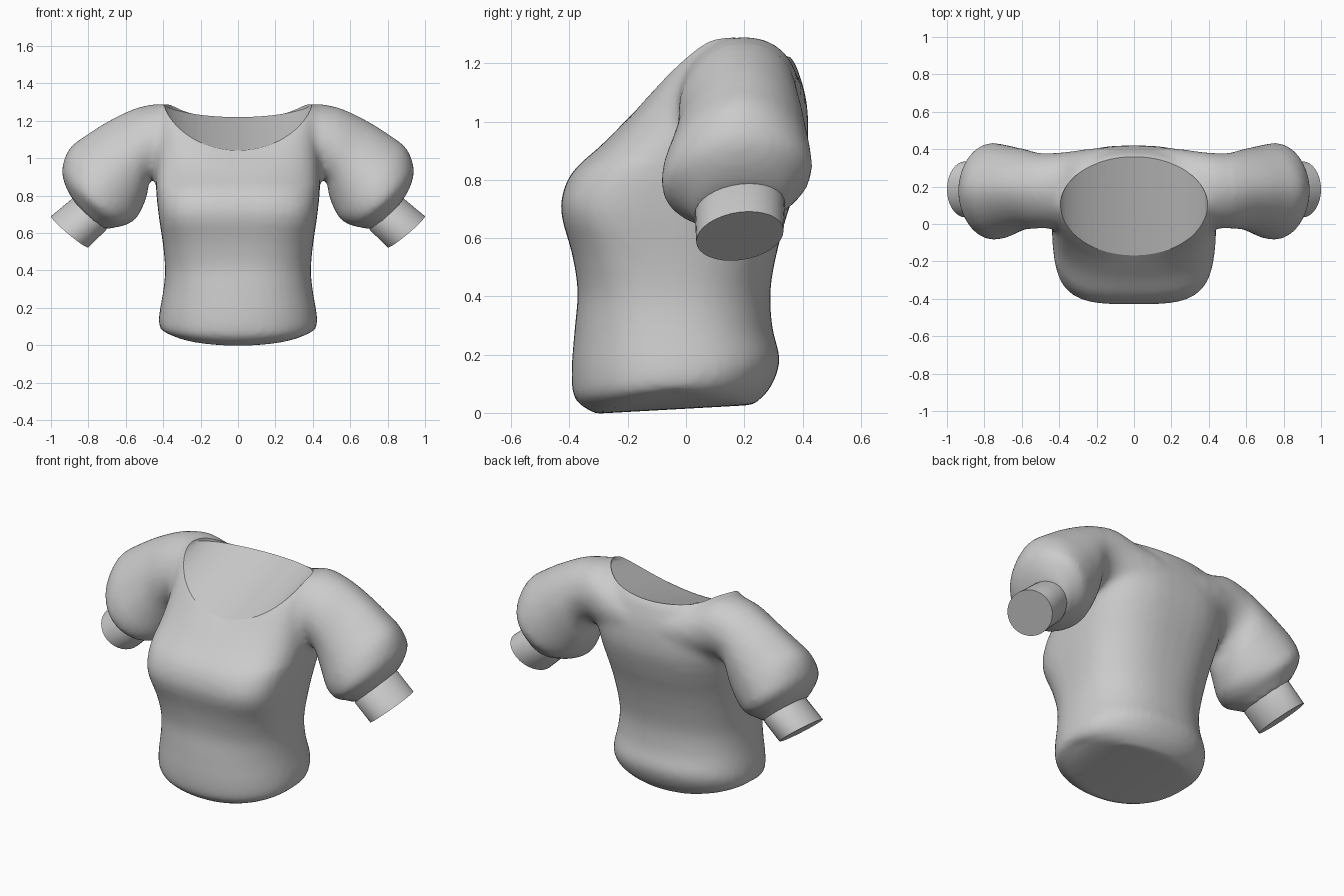
import bpy, bmesh, math

if "Cube" in bpy.data.objects:
    bpy.data.objects.remove(bpy.data.objects["Cube"])

fabric = bpy.data.materials.new("light_grey_fabric")
fabric.diffuse_color = (0.6, 0.6, 0.6, 1)
fabric.use_nodes = True
fabric.node_tree.nodes["Principled BSDF"].inputs["Base Color"].default_value = fabric.diffuse_color


def refine(rows, steps):
    """Catmull-Rom interpolation of rows of numbers."""
    out = []
    for i in range(len(rows) - 1):
        a, b, c, d = (rows[max(0, min(len(rows) - 1, i + k))] for k in (-1, 0, 1, 2))
        for s in range(steps):
            t = s / steps
            out.append([0.5 * (2 * q + (r - p) * t + (2 * p - 5 * q + 4 * r - u) * t * t
                               + (3 * q - p - 3 * r + u) * t ** 3)
                        for p, q, r, u in zip(a, b, c, d)])
    return out + [rows[-1]]


def loft(name, rings):
    """Skin rings of points and close both ends with strips."""
    bm = bmesh.new()
    vs = [[bm.verts.new(p) for p in ring] for ring in rings]
    n = len(vs[0])
    for a, b in zip(vs, vs[1:]):
        for i in range(n):
            j = (i + 1) % n
            bm.faces.new((a[i], a[j], b[j], b[i]))
    for ring in (vs[0], vs[-1]):
        for i in range(n // 2):
            f = [ring[i], ring[i + 1], ring[-i - 1], ring[-i]]
            bm.faces.new(list(dict.fromkeys(f)))
    bmesh.ops.recalc_face_normals(bm, faces=bm.faces)
    me = bpy.data.meshes.new(name)
    bm.to_mesh(me)
    bm.free()
    ob = bpy.data.objects.new(name, me)
    bpy.context.collection.objects.link(ob)
    me.materials.append(fabric)
    return ob


def bake(ob):
    """Apply all modifiers of an object."""
    bpy.context.view_layer.update()
    dg = bpy.context.evaluated_depsgraph_get()
    me = bpy.data.meshes.new_from_object(ob.evaluated_get(dg))
    ob.modifiers.clear()
    ob.data = me


def combine(ob, others, operation):
    for o in others:
        m = ob.modifiers.new("combine", "BOOLEAN")
        m.operation, m.object, m.solver = operation, o, "EXACT"
    bake(ob)
    for o in others:
        bpy.data.objects.remove(o)


def sgn_pow(v, e):
    return math.copysign(abs(v) ** e, v)


def body_ring(row, n=48):
    yf, yb, w, zf, zs, zb, ef, eb = row
    yc = (yf + yb) / 2
    pts = []
    for i in range(n):
        a = 2 * math.pi * i / n
        back = i < n / 2
        e = 2 / (eb if back else ef)
        c, s = sgn_pow(math.cos(a), e), sgn_pow(math.sin(a), e)
        pts.append((w * c, yc + (yb - yf) / 2 * s,
                    zs + ((zb if back else zf) - zs) * abs(s) ** 1.3))
    return pts


def sleeve_ring(row, side, n=32):
    tx, tz, bx, bz, y0, y1, ex = row
    pts = []
    for i in range(n):
        a = 2 * math.pi * i / n
        e = 2 / ex if i < n / 2 else 1      # upper half may be slimmer
        c, s = sgn_pow(math.cos(a), e), sgn_pow(math.sin(a), e)
        y = (y0 + y1) / 2 + (y1 - y0) / 2 * c
        pts.append((side * ((tx + bx) / 2 + (tx - bx) / 2 * s), y,
                    (tz + bz) / 2 + (tz - bz) / 2 * s + 0.12 * (y - 0.19)))
    return pts


# Body, hem to above the neckline:
# front y, back y, half width, z at front, side, back, squareness of front, back
body = [
    (-0.31, 0.23, 0.36, -0.003, 0.065, 0.027, 2.1, 2.1),
    (-0.38, 0.287, 0.412, 0.045, 0.085, 0.082, 2.2, 2.2),
    (-0.393, 0.322, 0.423, 0.14, 0.15, 0.18, 2.25, 2.3),
    (-0.382, 0.297, 0.400, 0.29, 0.29, 0.29, 2.35, 2.3),
    (-0.372, 0.29, 0.390, 0.42, 0.40, 0.42, 2.6, 2.3),
    (-0.392, 0.312, 0.400, 0.55, 0.53, 0.55, 3.0, 2.4),
    (-0.43, 0.347, 0.422, 0.70, 0.68, 0.68, 3.6, 2.5),
    (-0.395, 0.387, 0.437, 0.82, 0.82, 0.80, 3.3, 2.6),
    (-0.295, 0.418, 0.44, 0.915, 0.96, 0.93, 2.8, 2.7),
    (-0.23, 0.415, 0.43, 0.98, 1.12, 1.06, 2.5, 2.7),
    (-0.195, 0.39, 0.42, 1.015, 1.23, 1.16, 2.2, 2.4),
    (-0.165, 0.357, 0.39, 1.045, 1.292, 1.225, 2.0, 2.0),
    (-0.09, 0.28, 0.30, 1.12, 1.31, 1.28, 2.0, 2.0),
]
blouse = loft("blouse", [body_ring(r) for r in refine(body, 3)])

# Yoke and puffed sleeve, out to the wrist:
# upper x, z, lower x, z, front y, back y, fullness of upper half
puff = [
    (0.05, 1.19, 0.05, 0.88, 0.08, 0.412, 2),
    (0.18, 1.21, 0.20, 0.89, 0.06, 0.408, 2),
    (0.30, 1.25, 0.31, 0.90, 0.01, 0.395, 2),
    (0.40, 1.294, 0.41, 0.915, -0.02, 0.382, 2),
    (0.54, 1.27, 0.47, 0.885, -0.025, 0.38, 1.9),
    (0.69, 1.20, 0.487, 0.80, -0.03, 0.40, 1.8),
    (0.81, 1.125, 0.515, 0.73, -0.055, 0.415, 1.8),
    (0.90, 1.055, 0.55, 0.675, -0.08, 0.428, 1.8),
    (0.94, 0.95, 0.605, 0.645, -0.078, 0.43, 1.9),
    (0.925, 0.86, 0.67, 0.63, -0.01, 0.375, 2),
    (0.885, 0.785, 0.705, 0.62, 0.03, 0.34, 2),
]
cuff = [
    (0.83, 0.815, 0.68, 0.68, 0.06, 0.31, 2),
    (0.885, 0.785, 0.705, 0.617, 0.03, 0.34, 2),
    (1.0, 0.69, 0.80, 0.525, 0.035, 0.335, 2),
]
combine(blouse, [loft("sleeve", [sleeve_ring(r, s) for r in refine(puff, 3)])
                 for s in (1, -1)], "UNION")

# Knit body and sleeves into one even skin
knit = blouse.modifiers.new("knit", "REMESH")
knit.mode, knit.voxel_size = "VOXEL", 0.018
bake(blouse)

# Soften everything a little and the armholes more
bm = bmesh.new()
bm.from_mesh(blouse.data)
seam = [v for v in bm.verts if 0.2 < abs(v.co.x) < 0.52 and v.co.z > 0.86]
for verts, times in ((list(bm.verts), 2), (seam, 9)):
    for _ in range(times):
        bmesh.ops.smooth_vert(bm, verts=verts, factor=0.5, use_axis_x=True,
                              use_axis_y=True, use_axis_z=True)
bm.to_mesh(blouse.data)
bm.free()

# Cut the neck opening with a saddle-shaped floor, then add the crisp cuffs
neck = body_ring((-0.168, 0.36, 0.395, 1.04, 1.288, 1.22, 2.0, 2.0), 64)
cutter = loft("neck_cutter", [neck, [(x, y, 1.6) for x, y, z in neck]])
cutter.hide_render = True
combine(blouse, [cutter], "DIFFERENCE")
combine(blouse, [loft("cuff", [sleeve_ring(r, s) for r in cuff]) for s in (1, -1)], "UNION")

blouse.data.materials.clear()
blouse.data.materials.append(fabric)
for p in blouse.data.polygons:
    p.material_index = 0
bpy.context.view_layer.objects.active = blouse
blouse.select_set(True)
bpy.ops.object.shade_smooth_by_angle(angle=math.radians(35))
